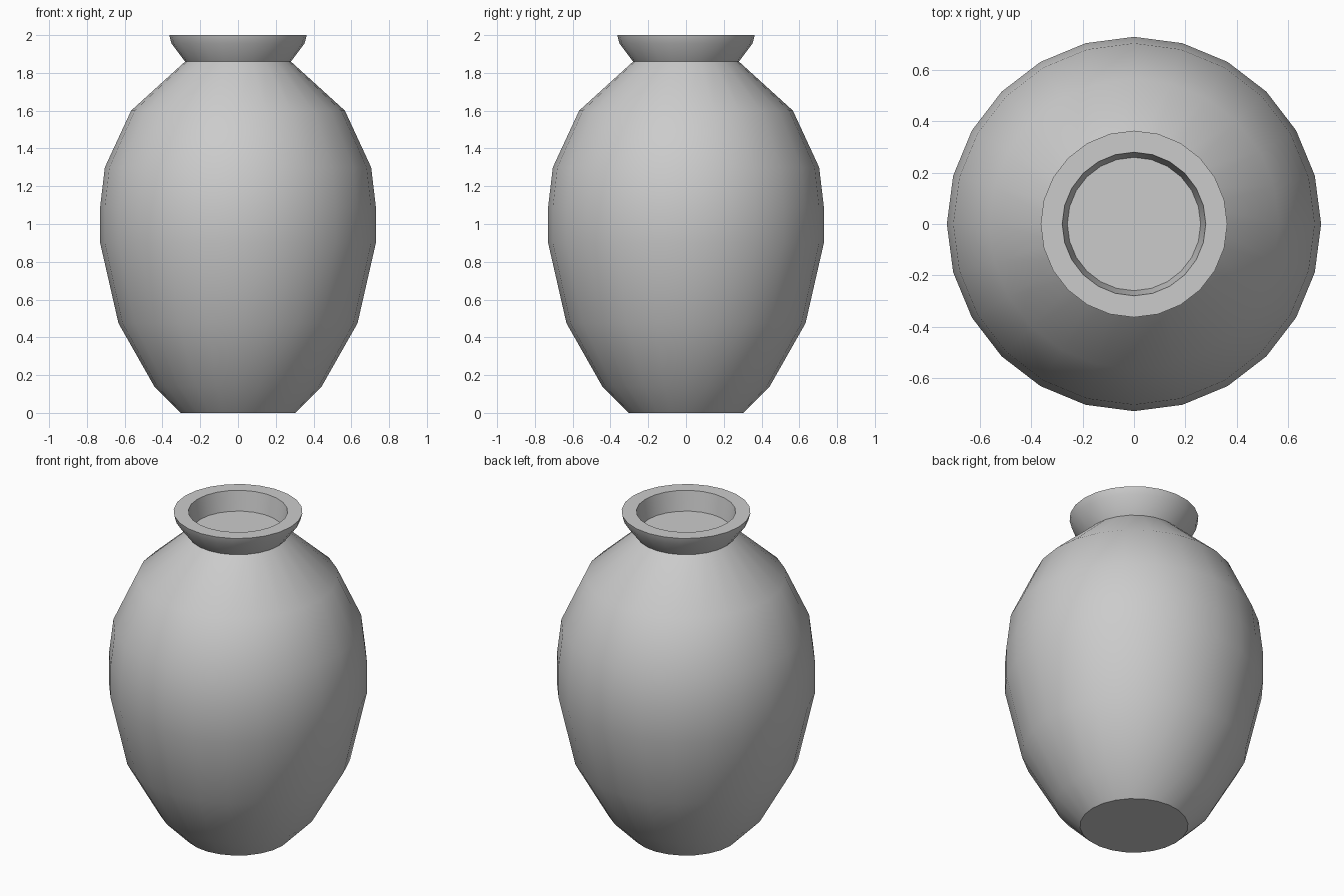
import bpy
import bmesh
from math import cos, sin, tau, radians

SIDES = 24

cube = bpy.data.objects.get("Cube")
if cube:
    bpy.data.objects.remove(cube, do_unlink=True)

# One plain grey clay colour
clay = bpy.data.materials.new("grey clay")
clay.use_nodes = True
colour = (0.6, 0.6, 0.6, 1.0)
clay.diffuse_color = colour
clay.node_tree.nodes["Principled BSDF"].inputs["Base Color"].default_value = colour

# Outline as radius, height: foot, belly, shoulder, neck, flared lip, mouth floor
profile = [
    (0.305, 0.0), (0.443, 0.14), (0.633, 0.475), (0.73, 0.90),
    (0.73, 1.09), (0.705, 1.30), (0.566, 1.60), (0.28, 1.86),
    (0.352, 1.955), (0.364, 2.0), (0.28, 2.0), (0.26, 1.88),
]

# Turn the outline around the z axis
bm = bmesh.new()
rings = [
    [bm.verts.new((r * cos(tau * i / SIDES), r * sin(tau * i / SIDES), z))
     for i in range(SIDES)]
    for r, z in profile
]
for low, high in zip(rings, rings[1:]):
    for i in range(SIDES):
        j = (i + 1) % SIDES
        bm.faces.new((low[i], low[j], high[j], high[i]))

# Close the base and the floor of the mouth
bm.faces.new(rings[0][::-1])
bm.faces.new(rings[-1])

mesh = bpy.data.meshes.new("vase")
bm.to_mesh(mesh)
bm.free()
mesh.materials.append(clay)
vase = bpy.data.objects.new("vase", mesh)
bpy.context.collection.objects.link(vase)

# Smooth sides, crisp rim, neck and foot
bpy.ops.object.select_all(action="DESELECT")
vase.select_set(True)
bpy.context.view_layer.objects.active = vase
bpy.ops.object.shade_smooth_by_angle(angle=radians(30))
